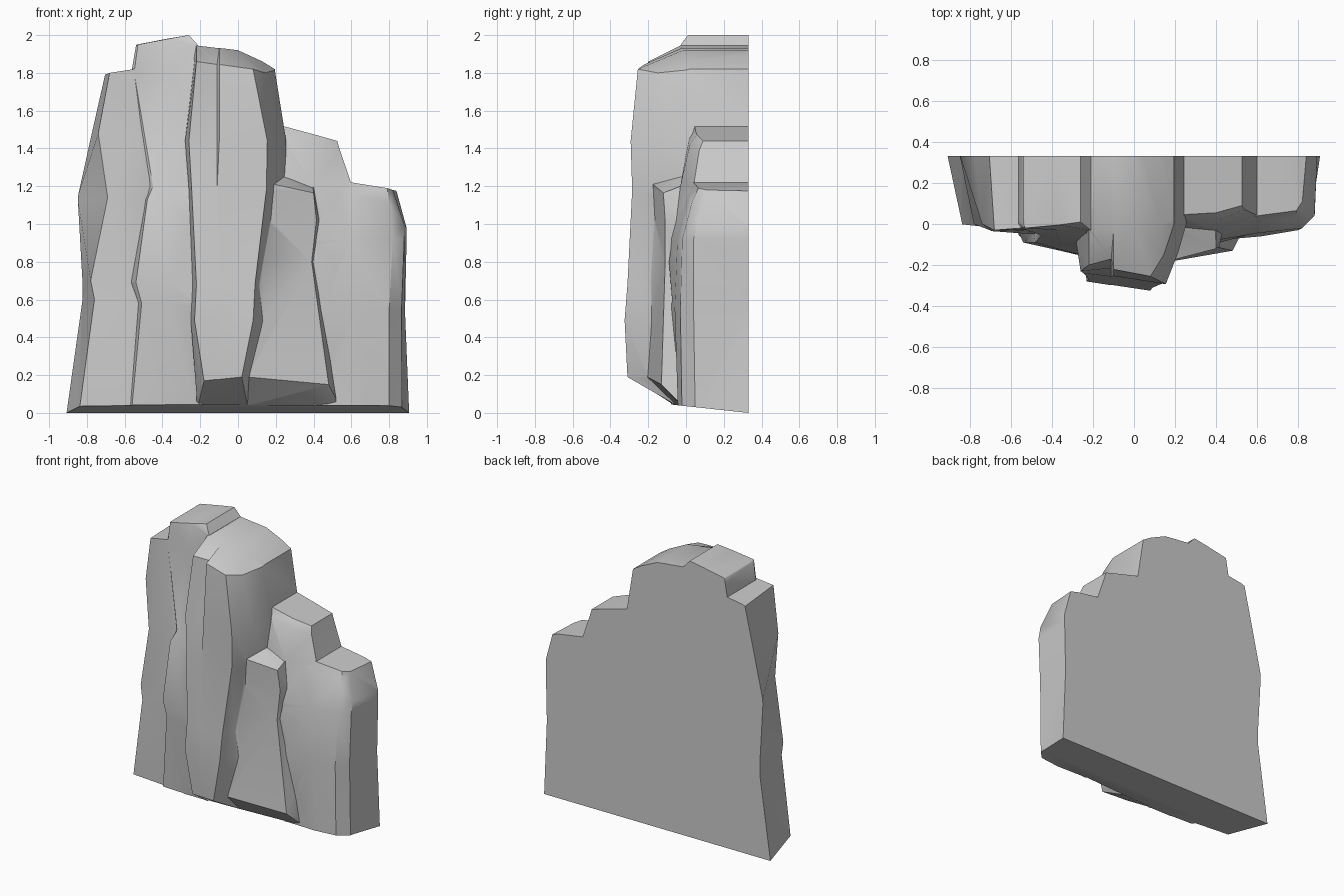
import bpy, bmesh, math

BACK = 0.33
parts = []


def finish(bm, name):
    """Turn a bmesh into an object with outward faces."""
    bmesh.ops.triangulate(bm, faces=bm.faces[:])
    bmesh.ops.recalc_face_normals(bm, faces=bm.faces[:])
    me = bpy.data.meshes.new(name)
    bm.to_mesh(me)
    bm.free()
    ob = bpy.data.objects.new(name, me)
    bpy.context.collection.objects.link(ob)
    return ob


def add_crack(pts, x=-0.105):
    """Insert two points between points 1 and 2; above z 1.2 the left one steps back."""
    a, b = pts[1], pts[2]
    t = (x - a[0]) / (b[0] - a[0])
    p = [u + (v - u) * t for u, v in zip(a, b)]
    step = min(0.05, max(0.0, (p[2] - 1.2) * 0.16)) if p[2] < 1.9 else 0.0
    return pts[:2] + [(x - 0.006, p[1] + step, p[2]), (x + 0.006, p[1], p[2])] + pts[2:]


def rock(name, rows, cracked=False):
    """Loft rows of (z or list of z, [(x, y)...]); every point is also carried past the back plane."""
    bm = bmesh.new()
    deep = 0.42 + 0.03 * len(parts)
    rings = []
    for z, pts in rows:
        zs = z if isinstance(z, list) else [z] * len(pts)
        line = [(x, y, h) for (x, y), h in zip(pts, zs)]
        if cracked:
            line = add_crack(line)
        front = [bm.verts.new(p) for p in line]
        rear = [bm.verts.new((p[0], deep, p[2])) for p in line]
        rings.append(front + rear[::-1])
    n = len(rings[0])
    for a, b in zip(rings, rings[1:]):
        for i in range(n):
            j = (i + 1) % n
            bm.faces.new((a[i], a[j], b[j], b[i]))
    for r in (rings[0], rings[-1]):
        for i in range(n // 2 - 1):
            bm.faces.new((r[i], r[i + 1], r[n - 2 - i], r[n - 1 - i]))
    parts.append(finish(bm, name))


# left slab with a slanted outer flank
rock("left_slab", [
    (-0.06, [(-0.918, 0.34), (-0.85, 0.0), (-0.58, -0.03), (-0.50, -0.02)]),
    (0.60, [(-0.825, 0.34), (-0.76, -0.01), (-0.525, -0.04), (-0.45, -0.02)]),
    (0.70, [(-0.825, 0.34), (-0.78, 0.0), (-0.57, -0.03), (-0.45, -0.02)]),
    (1.14, [(-0.85, 0.34), (-0.69, -0.035), (-0.49, -0.05), (-0.42, -0.02)]),
    (1.48, [(-0.775, 0.34), (-0.74, 0.0), (-0.52, -0.03), (-0.42, -0.01)]),
    ([1.79, 1.80, 1.82, 1.82], [(-0.705, 0.34), (-0.68, -0.03), (-0.55, -0.02), (-0.42, 0.02)]),
])

# tallest slab, with a small notch half way up its left edge
rock("tall_slab", [
    (-0.06, [(-0.58, -0.02), (-0.57, -0.05), (-0.38, -0.06), (-0.19, -0.06)]),
    (0.58, [(-0.53, -0.03), (-0.51, -0.09), (-0.36, -0.13), (-0.19, -0.17)]),
    (0.69, [(-0.57, -0.02), (-0.54, -0.09), (-0.36, -0.13), (-0.19, -0.17)]),
    (1.13, [(-0.49, -0.04), (-0.48, -0.09), (-0.38, -0.12), (-0.22, -0.16)]),
    (1.20, [(-0.48, -0.02), (-0.45, -0.055), (-0.36, -0.10), (-0.22, -0.15)]),
    (1.80, [(-0.565, 0.0), (-0.55, -0.02), (-0.38, -0.03), (-0.21, -0.05)]),
    ([1.945, 1.95, 1.98, 1.945], [(-0.54, 0.0), (-0.53, -0.02), (-0.37, -0.005), (-0.21, -0.03)]),
    ([1.95, 1.952, 1.982, 2.0], [(-0.535, 0.03), (-0.525, 0.01), (-0.37, 0.005), (-0.26, 0.01)]),
])

# main front pillar, undercut at the foot, cracked near the top
rock("main_pillar", [
    (-0.06, [(-0.20, 0.13), (-0.19, 0.12), (0.06, 0.12), (0.10, 0.13), (0.13, 0.14)]),
    (0.04, [(-0.22, -0.05), (-0.21, -0.06), (0.05, -0.05), (0.09, -0.04), (0.13, -0.02)]),
    ([0.10, 0.17, 0.19, 0.19, 0.19], [(-0.22, -0.12), (-0.18, -0.265), (0.02, -0.31), (0.06, -0.20), (0.13, -0.1)]),
    (0.49, [(-0.25, -0.15), (-0.23, -0.28), (0.08, -0.325), (0.12, -0.20), (0.18, -0.1)]),
    (0.68, [(-0.24, -0.16), (-0.22, -0.27), (0.09, -0.31), (0.11, -0.19), (0.18, -0.1)]),
    (1.18, [(-0.26, -0.15), (-0.245, -0.24), (0.15, -0.285), (0.19, -0.17), (0.25, 0.0)]),
    (1.44, [(-0.28, -0.10), (-0.26, -0.23), (0.155, -0.293), (0.215, -0.14), (0.255, 0.0)]),
    ([1.86, 1.86, 1.82, 1.80, 1.815], [(-0.23, -0.05), (-0.22, -0.20), (0.08, -0.255), (0.145, -0.15), (0.195, 0.0)]),
    ([1.93, 1.945, 1.92, 1.86, 1.82], [(-0.24, 0.0), (-0.22, -0.03), (0.0, -0.015), (0.13, 0.0), (0.195, 0.02)]),
], cracked=True)

# short pillar on the right of the foot
rock("short_pillar", [
    (-0.06, [(0.0, 0.12), (0.06, 0.12), (0.45, 0.10), (0.50, 0.12)]),
    ([0.04, 0.04, 0.05, 0.05], [(0.0, -0.04), (0.05, -0.05), (0.47, -0.04), (0.52, -0.03)]),
    ([0.19, 0.19, 0.15, 0.07], [(0.0, -0.19), (0.05, -0.205), (0.48, -0.13), (0.52, -0.05)]),
    (0.80, [(0.06, -0.17), (0.11, -0.185), (0.39, -0.11), (0.41, -0.05)]),
    (1.02, [(0.10, -0.155), (0.15, -0.17), (0.415, -0.11), (0.43, -0.05)]),
    ([1.22, 1.21, 1.165, 1.20], [(0.14, -0.155), (0.19, -0.175), (0.40, -0.12), (0.40, -0.03)]),
    ([1.25, 1.25, 1.20, 1.20], [(0.18, 0.0), (0.24, -0.03), (0.395, 0.0), (0.40, 0.02)]),
])

# middle step behind the short pillar
rock("middle_step", [
    (-0.06, [(0.0, 0.0), (0.35, -0.01), (0.60, -0.02)]),
    (0.80, [(0.0, -0.05), (0.42, -0.09), (0.60, -0.04)]),
    (1.20, [(0.10, -0.02), (0.40, -0.03), (0.605, 0.04)]),
    ([1.48, 1.42, 1.39], [(0.14, 0.02), (0.42, 0.02), (0.54, 0.07)]),
    ([1.545, 1.475, 1.44], [(0.14, 0.04), (0.40, 0.055), (0.525, 0.09)]),
])

# low right step with a rounded outer corner
rock("right_step", [
    (-0.06, [(0.40, -0.03), (0.65, -0.04), (0.80, -0.02), (0.868, 0.05), (0.91, 0.34)]),
    (0.55, [(0.40, -0.08), (0.62, -0.06), (0.80, -0.03), (0.866, 0.04), (0.885, 0.34)]),
    (0.92, [(0.40, -0.08), (0.60, -0.045), (0.82, -0.02), (0.88, 0.04), (0.893, 0.34)]),
    ([1.18, 1.16, 1.11, 1.0, 0.98], [(0.44, -0.01), (0.60, 0.02), (0.80, 0.03), (0.88, 0.06), (0.893, 0.34)]),
    ([1.24, 1.22, 1.19, 1.18, 1.175], [(0.46, 0.03), (0.60, 0.04), (0.79, 0.065), (0.82, 0.11), (0.84, 0.34)]),
])

# trimming wedge: flat back, tilted bottom
bm = bmesh.new()
v = [bm.verts.new((x, y, z)) for x in (-2, 2)
     for y, z in ((BACK, 0), (BACK, 3), (-2, 3), (-2, 0.108 * (BACK + 2)))]
bm.faces.new(v[:4])
bm.faces.new(v[4:])
for i in range(4):
    j = (i + 1) % 4
    bm.faces.new((v[i], v[j], v[j + 4], v[i + 4]))
wedge = finish(bm, "trim_wedge")
wedge.hide_render = True

# fuse everything into one cliff and trim it
cliff = parts[0]
for ob in parts[1:] + [wedge]:
    m = cliff.modifiers.new("fuse", "BOOLEAN")
    m.operation = "INTERSECT" if ob is wedge else "UNION"
    m.solver, m.object = "EXACT", ob
dg = bpy.context.evaluated_depsgraph_get()
mesh = bpy.data.meshes.new_from_object(cliff.evaluated_get(dg))
cliff.modifiers.clear()
cliff.data = mesh
cliff.name = "cliff"
for ob in parts[1:] + [wedge]:
    bpy.data.objects.remove(ob)

bpy.context.view_layer.objects.active = cliff
cliff.select_set(True)
bpy.ops.object.shade_smooth_by_angle(angle=math.radians(38))
